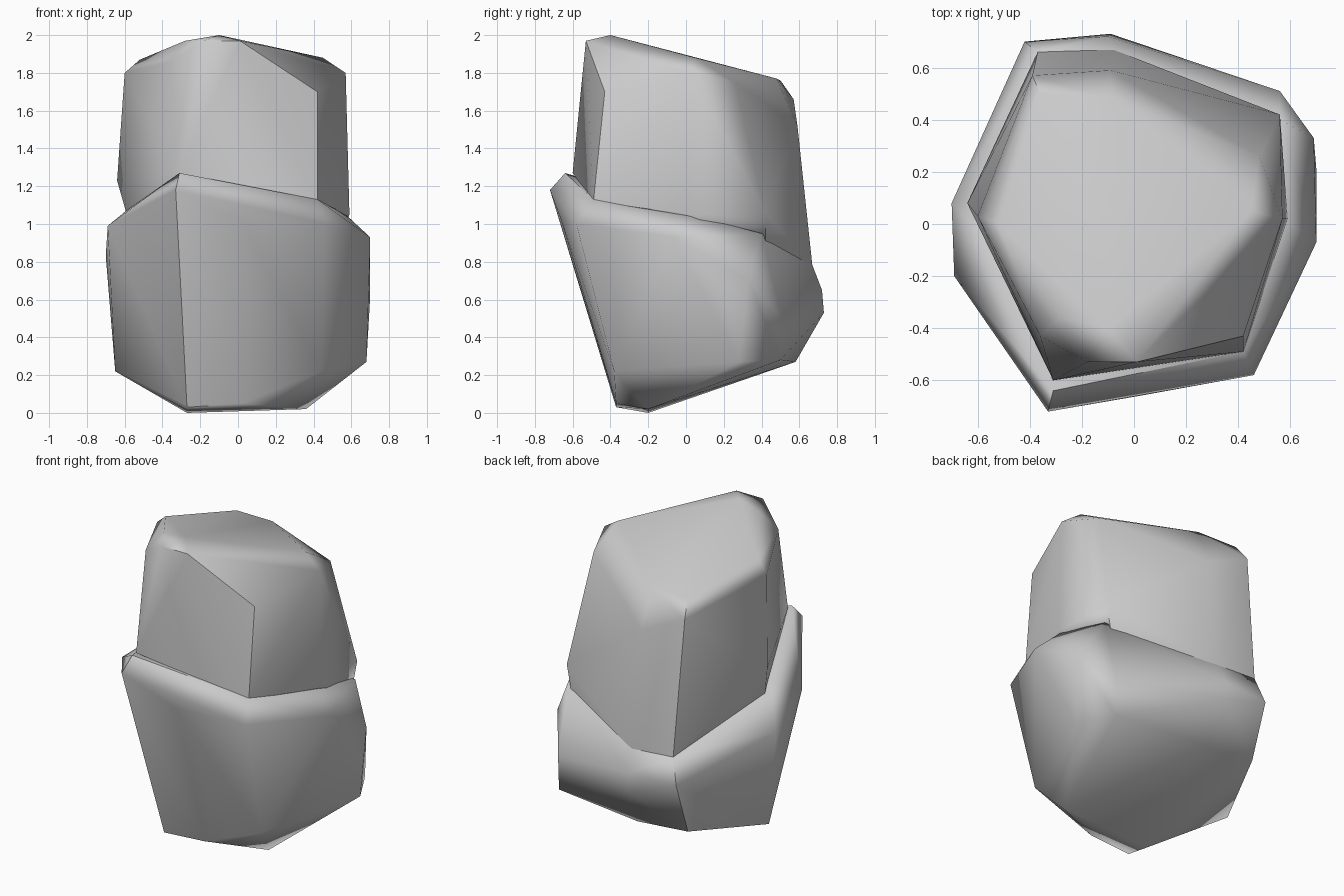
import bpy, bmesh, math


def boulder(name, rings):
    """Faceted stone: the tight hull around a few corner rings."""
    bm = bmesh.new()
    for ring in rings:
        for p in ring:
            bm.verts.new(p)
    bmesh.ops.convex_hull(bm, input=bm.verts[:])
    loose = [v for v in bm.verts if not v.link_faces]
    bmesh.ops.delete(bm, geom=loose, context='VERTS')
    bmesh.ops.recalc_face_normals(bm, faces=bm.faces[:])
    me = bpy.data.meshes.new(name)
    bm.to_mesh(me)
    bm.free()
    ob = bpy.data.objects.new(name, me)
    bpy.context.collection.objects.link(ob)
    bpy.ops.object.select_all(action='DESELECT')
    ob.select_set(True)
    bpy.context.view_layer.objects.active = ob
    bpy.ops.object.shade_smooth_by_angle(angle=math.radians(50))
    # broad faces read flat, corners stay soft
    mod = ob.modifiers.new("flat_faces", 'WEIGHTED_NORMAL')
    mod.keep_sharp = True
    return ob


# lower stone: foot, lower edge, wide tilted rim, ledge under the upper stone
boulder("lower_stone", [
    [(-0.27, -0.20, 0.0), (0.36, -0.20, 0.02), (0.02, -0.37, 0.05), (-0.27, -0.37, 0.03)],
    [(-0.65, 0.08, 0.22), (-0.27, -0.39, 0.27), (0.44, -0.38, 0.22), (0.68, 0.28, 0.27),
     (0.56, 0.50, 0.28), (-0.06, 0.58, 0.27), (-0.42, 0.58, 0.30)],
    [(-0.33, -0.72, 1.18), (0.02, -0.66, 1.02), (0.46, -0.58, 1.00), (0.70, -0.07, 0.93),
     (0.70, 0.21, 0.62), (0.69, 0.33, 0.70), (0.56, 0.51, 0.50), (-0.09, 0.73, 0.53),
     (-0.10, 0.72, 0.65), (-0.42, 0.70, 0.64), (-0.70, 0.08, 0.83), (-0.69, -0.20, 0.99)],
    [(-0.31, -0.64, 1.27), (0.42, -0.49, 1.13), (0.57, 0.02, 1.05), (0.56, 0.40, 0.95),
     (-0.58, -0.04, 1.08), (-0.08, 0.67, 0.78), (-0.37, 0.66, 0.80)],
])

# upper stone: buried base, shoulder, sloping crown
boulder("upper_stone", [
    [(-0.31, -0.60, 1.27), (0.42, -0.49, 1.12), (0.59, 0.02, 1.05), (0.56, 0.42, 1.06),
     (0.52, 0.42, 0.85), (-0.08, 0.67, 0.77), (-0.37, 0.66, 0.80), (-0.58, 0.02, 1.02)],
    [(-0.64, 0.08, 1.23), (-0.29, -0.58, 1.37), (-0.22, -0.53, 1.74), (0.42, -0.43, 1.70),
     (0.57, 0.02, 1.80), (0.48, 0.26, 1.75), (-0.09, 0.59, 1.52),
     (-0.39, 0.57, 1.66), (-0.60, 0.03, 1.80)],
    [(-0.36, -0.43, 1.86), (-0.28, -0.36, 1.97), (-0.18, -0.53, 1.97), (0.01, -0.53, 1.97),
     (-0.10, -0.40, 2.0), (-0.52, 0.0, 1.87), (0.45, 0.05, 1.88),
     (-0.09, 0.48, 1.77), (-0.36, 0.50, 1.76)],
])
